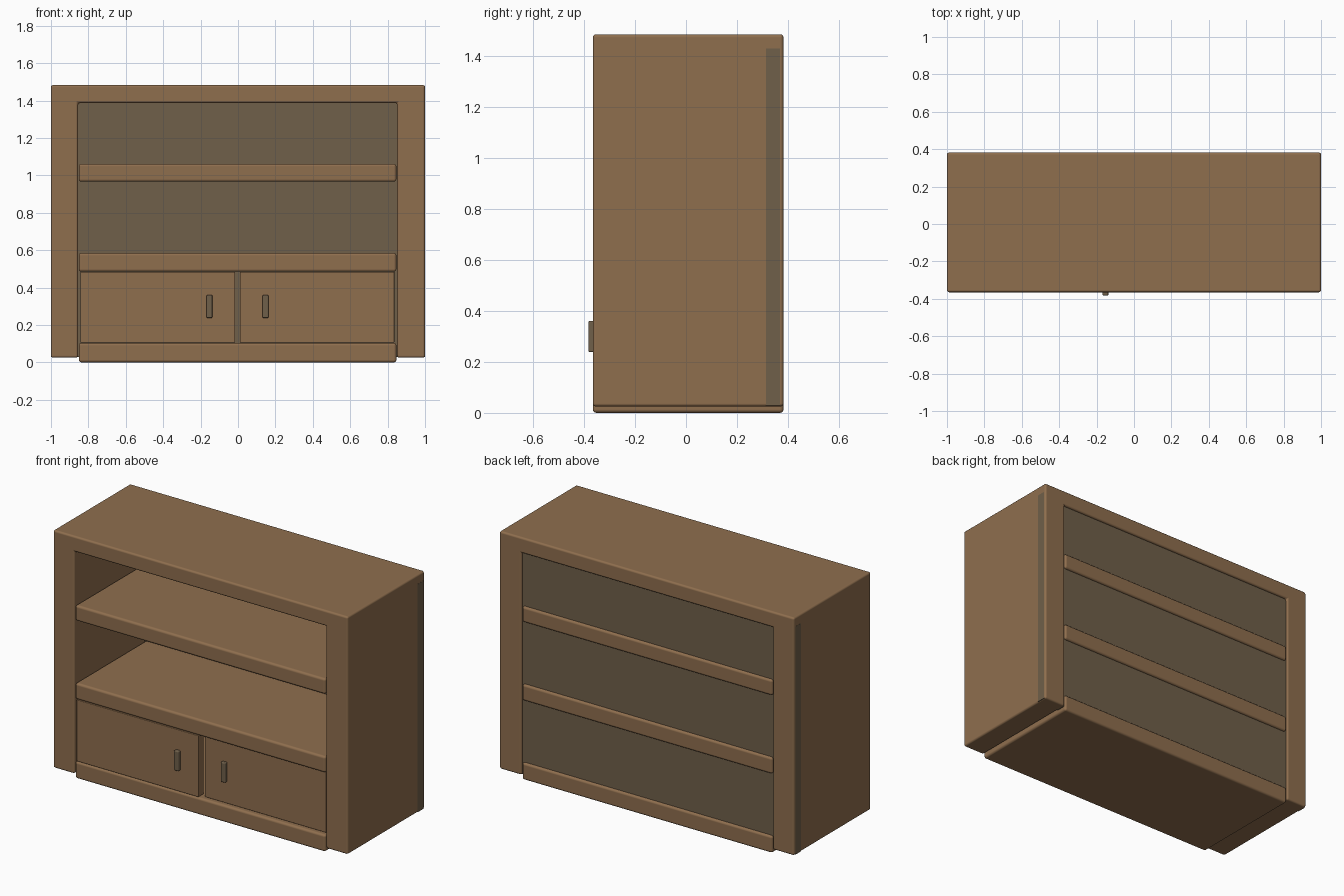
import bpy, bmesh

if "Cube" in bpy.data.objects:
    bpy.data.objects.remove(bpy.data.objects["Cube"])


def material(name, rgb):
    m = bpy.data.materials.new(name)
    m.diffuse_color = (*rgb, 1)
    m.use_nodes = True
    m.node_tree.nodes["Principled BSDF"].inputs["Base Color"].default_value = m.diffuse_color
    return m


WOOD = material("warm_wood", (0.275, 0.157, 0.076))
DARK = material("dull_dark_wood", (0.16, 0.115, 0.068))


def extrude_profile(name, profile, y0, y1, mat, bevel=0.0):
    """Extrude an x-z outline along y and round its edges."""
    bm = bmesh.new()
    face = bm.faces.new([bm.verts.new((x, y0, z)) for x, z in profile])
    ext = bmesh.ops.extrude_face_region(bm, geom=[face])
    verts = [g for g in ext["geom"] if isinstance(g, bmesh.types.BMVert)]
    bmesh.ops.translate(bm, verts=verts, vec=(0, y1 - y0, 0))
    bmesh.ops.recalc_face_normals(bm, faces=bm.faces)
    for f in bm.faces:
        f.smooth = bevel > 0
    mesh = bpy.data.meshes.new(name)
    bm.to_mesh(mesh)
    bm.free()
    mesh.materials.append(mat)
    obj = bpy.data.objects.new(name, mesh)
    bpy.context.collection.objects.link(obj)
    if bevel:
        mod = obj.modifiers.new("rounded_edges", "BEVEL")
        mod.width = bevel
        mod.segments = 3
        mod.limit_method = "ANGLE"
        mod.harden_normals = True
    return obj


def board(name, x0, x1, y0, y1, z0, z1, mat=WOOD, bevel=0.0):
    outline = [(x0, z0), (x1, z0), (x1, z1), (x0, z1)]
    return extrude_profile(name, outline, y0, y1, mat, bevel)


FRONT, BACK = -0.365, 0.382

# Outer case: two sides and the top in one piece
extrude_profile("case", [(-1, 0.025), (-0.855, 0.025), (-0.855, 1.387),
                         (0.851, 1.387), (0.851, 0.025), (1, 0.025),
                         (1, 1.483), (-1, 1.483)], FRONT, BACK, WOOD, 0.012)

# Plinth and shelves
for name, z0, z1 in (("plinth", 0.0, 0.104),
                     ("lower_shelf", 0.485, 0.585),
                     ("upper_shelf", 0.966, 1.062)):
    board(name, -0.851, 0.847, FRONT, BACK, z0, z1, WOOD, 0.014)

# Back panel, its ends just showing on the outer sides
board("back_panel", -1.0005, 1.0005, 0.313, 0.368, 0.028, 1.427, DARK)

# Doors and handles, the right pair set slightly further in
for side, x0, x1, hx, y in (("left", -0.843, -0.015, -0.153, -0.362),
                            ("right", 0.01, 0.836, 0.147, -0.338)):
    board(side + "_door", x0, x1, y, y + 0.05, 0.106, 0.484, WOOD, 0.004)
    board(side + "_handle", hx - 0.016, hx + 0.016, y - 0.02, y + 0.01,
          0.238, 0.36, DARK, 0.006)
